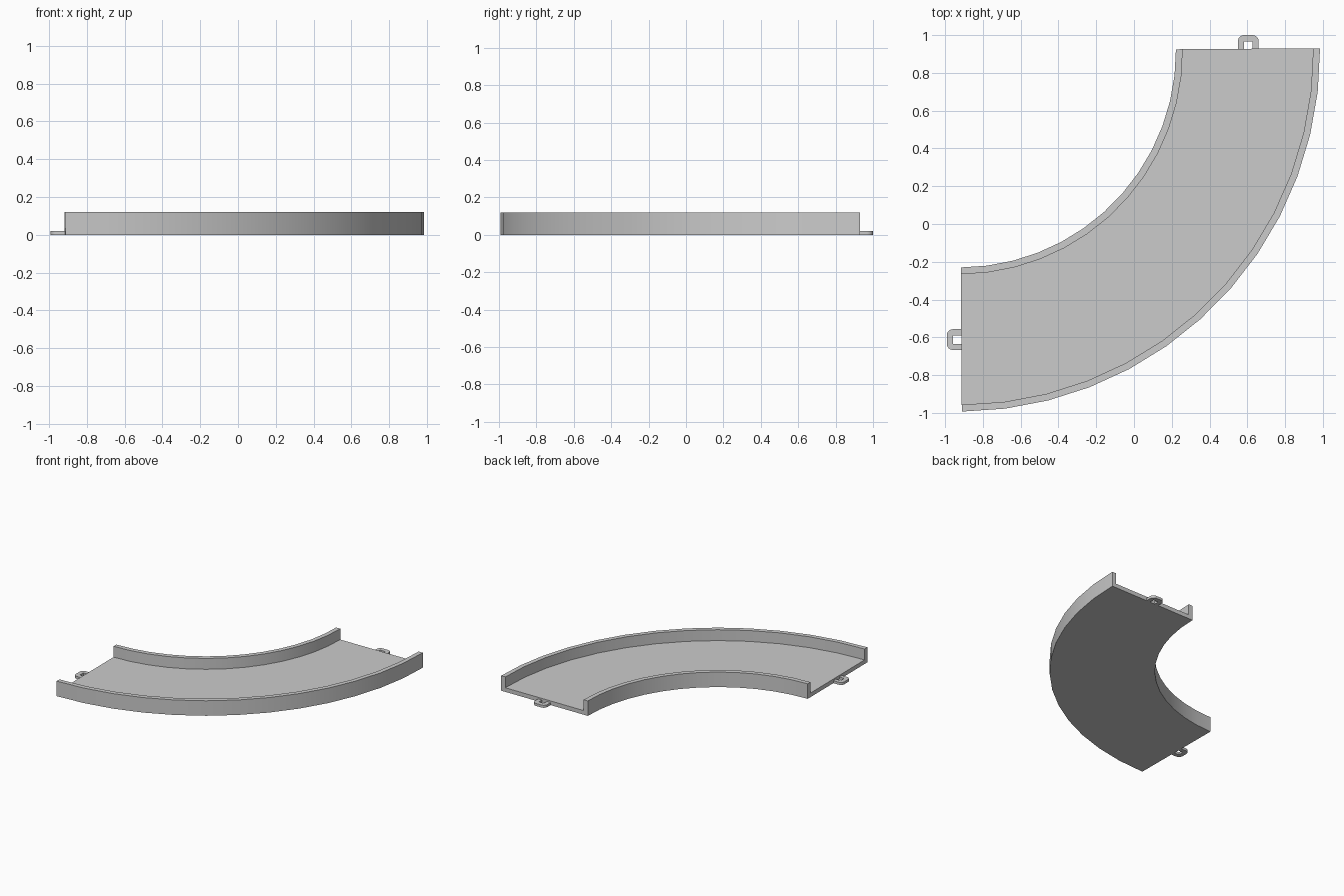
import bpy, bmesh, math
from mathutils import Vector

if "Cube" in bpy.data.objects:
    bpy.data.objects.remove(bpy.data.objects["Cube"])

CX, CY = -0.925, 0.917          # centre of the bend
R_IN, R_OUT = 1.147, 1.910
WALL, FLOOR, HEIGHT = 0.036, 0.033, 0.12
SEGS = 13
TILT = math.radians(0.4)


def finish(name, bm):
    bmesh.ops.recalc_face_normals(bm, faces=bm.faces)
    mesh = bpy.data.meshes.new(name)
    bm.to_mesh(mesh)
    bm.free()
    obj = bpy.data.objects.new(name, mesh)
    bpy.context.collection.objects.link(obj)
    bpy.ops.object.select_all(action='DESELECT')
    obj.select_set(True)
    bpy.context.view_layer.objects.active = obj
    bpy.ops.object.shade_smooth_by_angle(angle=math.radians(30))
    return obj


# Curved channel: U-shaped section swept through a quarter turn
section = [(R_IN, 0), (R_OUT, 0), (R_OUT, HEIGHT), (R_OUT - WALL, HEIGHT),
           (R_OUT - WALL, FLOOR), (R_IN + WALL, FLOOR),
           (R_IN + WALL, HEIGHT), (R_IN, HEIGHT)]
bm = bmesh.new()
rings = []
for i in range(SEGS + 1):
    a = -math.pi / 2 + TILT + i * math.pi / 2 / SEGS
    rings.append([bm.verts.new((CX + r * math.cos(a), CY + r * math.sin(a), z))
                  for r, z in section])
n = len(section)
for a, b in zip(rings, rings[1:]):
    for j in range(n):
        k = (j + 1) % n
        bm.faces.new((a[j], a[k], b[k], b[j]))
# End caps: two walls and the floor strip
for ring in (rings[0], rings[-1]):
    bm.faces.new(ring)
finish("curved_track", bm)


def connector_loop(name, base, side, out, length):
    """Flat rounded loop standing out from a track end."""
    w, h, hole, rad, thick = 0.055, length, 0.022, 0.032, 0.02
    outline = [(-w, -0.006)]
    for cx, start in ((-w + rad, 180), (w - rad, 90)):
        for s in range(5):
            t = math.radians(start - s * 22.5)
            outline.append((cx + rad * math.cos(t), h - rad + rad * math.sin(t)))
    outline += [(w, -0.006), (hole, -0.006), (hole, h - 0.034),
                (-hole, h - 0.034), (-hole, -0.006)]
    bm = bmesh.new()
    face = bm.faces.new([bm.verts.new(base + side * u + out * v) for u, v in outline])
    ext = bmesh.ops.extrude_face_region(bm, geom=[face], use_keep_orig=True)
    top = [g for g in ext["geom"] if isinstance(g, bmesh.types.BMVert)]
    bmesh.ops.translate(bm, verts=top, vec=(0, 0, thick))
    return finish(name, bm)


# Connector loops at both ends
connector_loop("back_connector", Vector((0.605, 0.926, 0)),
               Vector((1, 0, 0)), Vector((0, 1, 0)), 0.074)
connector_loop("left_connector", Vector((-0.915, -0.612, 0)),
               Vector((0, 1, 0)), Vector((-1, 0, 0)), 0.076)
